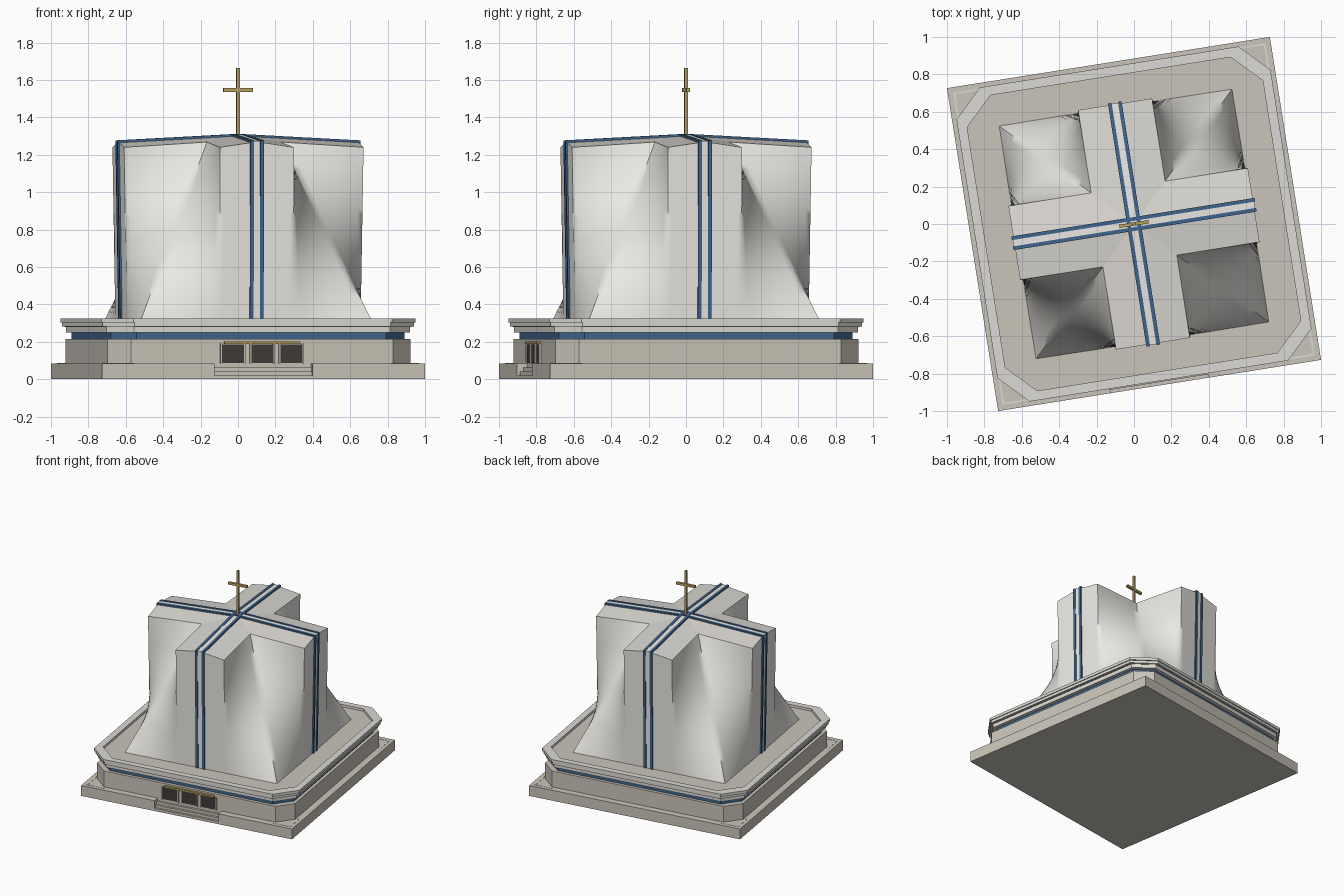
import bpy, bmesh, math
from mathutils import Matrix, Vector

if "Cube" in bpy.data.objects:
    bpy.data.objects.remove(bpy.data.objects["Cube"])

TURN = Matrix.Rotation(math.radians(9), 4, 'Z')   # whole building sits turned on its plot


def material(name, rgb):
    m = bpy.data.materials.new(name)
    m.diffuse_color = (*rgb, 1)
    m.use_nodes = True
    m.node_tree.nodes["Principled BSDF"].inputs["Base Color"].default_value = m.diffuse_color
    return m


TAN = material("tan_stone", (0.60, 0.56, 0.49))
PALE = material("pale_stone", (0.72, 0.70, 0.66))
SHELL = material("shell_white", (0.82, 0.81, 0.77))
BLUE = material("blue_glass", (0.05, 0.13, 0.27))
GOLD = material("gold", (0.50, 0.36, 0.12))
DARK = material("dark_door", (0.05, 0.045, 0.04))


def build(name, verts, faces, mat, spin=0, smooth=False):
    me = bpy.data.meshes.new(name)
    rot = TURN @ Matrix.Rotation(math.radians(spin), 4, 'Z')
    me.from_pydata([rot @ Vector(v) for v in verts], [], faces)
    bm = bmesh.new()
    bm.from_mesh(me)
    bmesh.ops.recalc_face_normals(bm, faces=bm.faces)
    bm.to_mesh(me)
    bm.free()
    me.materials.append(mat)
    ob = bpy.data.objects.new(name, me)
    bpy.context.collection.objects.link(ob)
    if smooth:
        for o in bpy.context.selected_objects:
            o.select_set(False)
        ob.select_set(True)
        bpy.context.view_layer.objects.active = ob
        bpy.ops.object.shade_smooth_by_angle(angle=math.radians(60))
    return ob


def extrude(name, outline, vec, mat, spin=0):
    n = len(outline)
    verts = [Vector(p) for p in outline] + [Vector(p) + Vector(vec) for p in outline]
    faces = [tuple(range(n)), tuple(range(n, 2 * n))]
    faces += [(i, (i + 1) % n, n + (i + 1) % n, n + i) for i in range(n)]
    return build(name, verts, faces, mat, spin)


def box(name, x, y, z, mat, spin=0):
    o = [(x[0], y[0], z[0]), (x[1], y[0], z[0]), (x[1], y[1], z[0]), (x[0], y[1], z[0])]
    return extrude(name, o, (0, 0, z[1] - z[0]), mat, spin)


def octagon(h, c, z):
    k = h - c
    return [(-k, -h, z), (k, -h, z), (h, -k, z), (h, k, z),
            (k, h, z), (-k, h, z), (-h, k, z), (-h, -k, z)]


def slab(name, h, c, z0, z1, mat):
    return extrude(name, octagon(h, c, z0), (0, 0, z1 - z0), mat)


# Square plinth with a notch for the front steps
A, W, D = 0.874, 0.265, 0.82
extrude("plinth", [(-A, -A, 0), (-W, -A, 0), (-W, -D, 0), (W, -D, 0), (W, -A, 0),
                   (A, -A, 0), (A, A, 0), (-A, A, 0)], (0, 0, 0.085), TAN)
for i in range(3):
    box("front_step", (-W, W), (-A + 0.018 * i, -D), (0.021 * i, 0.021 * (i + 1)), TAN)

# Pale inlay lines at the plinth corners
for q in range(4):
    e = 0.845
    extrude("corner_inlay", [(e, e, 0.084), (e - 0.15, e, 0.084), (e - 0.15, e - 0.01, 0.084),
                             (e - 0.01, e - 0.01, 0.084), (e - 0.01, e - 0.15, 0.084),
                             (e, e - 0.15, 0.084)], (0, 0, 0.003), PALE, q * 90)

# Lower storey: wall, blue window band, stepped cornice, terrace
slab("lower_wall", 0.82, 0.11, 0.085, 0.215, TAN)
slab("window_band", 0.795, 0.12, 0.215, 0.255, BLUE)
slab("cornice_lower", 0.822, 0.13, 0.25, 0.282, PALE)
slab("terrace", 0.83, 0.14, 0.28, 0.305, TAN)


def ring(name, outer, inner, c, z0, z1):
    v = octagon(outer, c, z0) + octagon(inner, c, z0) + octagon(inner, c, z1) + octagon(outer, c, z1)
    f = []
    for lvl in range(4):
        a, b = lvl * 8, ((lvl + 1) % 4) * 8
        f += [(a + i, a + (i + 1) % 8, b + (i + 1) % 8, b + i) for i in range(8)]
    return build(name, v, f, PALE)


ring("cornice_upper", 0.843, 0.80, 0.15, 0.282, 0.305)
ring("parapet", 0.85, 0.80, 0.15, 0.303, 0.325)

# Entrance doors and canopy
for i in (-1, 0, 1):
    x = i * 0.158
    box("door", (x - 0.062, x + 0.062), (-0.826, -0.81), (0.088, 0.187), DARK)
    for s in (-1, 1):
        box("door_jamb", (x + s * 0.064 - 0.004, x + s * 0.064 + 0.004), (-0.832, -0.81),
            (0.085, 0.19), TAN)
box("door_canopy", (-0.205, 0.205), (-0.838, -0.81), (0.188, 0.202), GOLD)

# Ruled shell: square footprint blending to a cross at the top
B, T, H = 0.632, 0.648, 0.2
ZR, ZE, ZI, ZC = 1.27, 1.24, 1.268, 1.305    # ridge end, eave end, inner corner, centre
low = [(0, B, 0.3), (H, B, 0.3), (B, B, 0.3), (B, H, 0.3)]
top = [(0, T, ZR), (H, T, ZE), (H, H, ZI), (T, H, ZE)]


def around(pts, seg):
    loop = [Matrix.Rotation(-q * math.pi / 2, 3, 'Z') @ Vector(p) for q in range(4) for p in pts]
    n = len(loop)
    return [loop[i].lerp(loop[(i + 1) % n], k / seg) for i in range(n) for k in range(seg)]


SEG, ROWS = 10, 28
lo, hi = around(low, SEG), around(top, SEG)
n = len(lo)
verts = [a.lerp(b, r / ROWS) for r in range(ROWS + 1) for a, b in zip(lo, hi)]
faces = [(r * n + i, r * n + (i + 1) % n, (r + 1) * n + (i + 1) % n, (r + 1) * n + i)
         for r in range(ROWS) for i in range(n)]
build("shell_walls", verts, faces, SHELL, smooth=True)

# Gabled cross roof
rim = around(top, 1)
faces = []
for q in range(4):
    a = q * 4
    r0, e0, c0, e1, r1 = a, a + 1, a + 2, a + 3, (a + 4) % 16
    faces += [(r0, e0, c0, 16), (16, c0, e1, r1)]
build("cross_roof", rim + [Vector((0, 0, ZC))], faces, PALE)


# Strips running up each arm end and along the ridge to the centre
def strip(name, x, w, d, mat, spin):
    prof = [(B + d, 0.3), (T + d, ZR + d * 0.7), (0, ZC + d * 0.7),
            (0, ZC - 0.02), (T - 0.015, ZR - 0.025), (B - 0.015, 0.3)]
    extrude(name, [(x - w / 2, y, z) for y, z in prof], (w, 0, 0), mat, spin)


for q in range(4):
    strip("pale_strip", 0, 0.04, 0.005, SHELL, q * 90)
    for s in (-1, 1):
        strip("blue_strip", s * 0.027, 0.02, 0.01, BLUE, q * 90)

# Rooftop cross
box("cross_post", (-0.009, 0.009), (-0.009, 0.009), (1.29, 1.663), GOLD)
box("cross_bar", (-0.079, 0.079), (-0.009, 0.009), (1.537, 1.556), GOLD)
